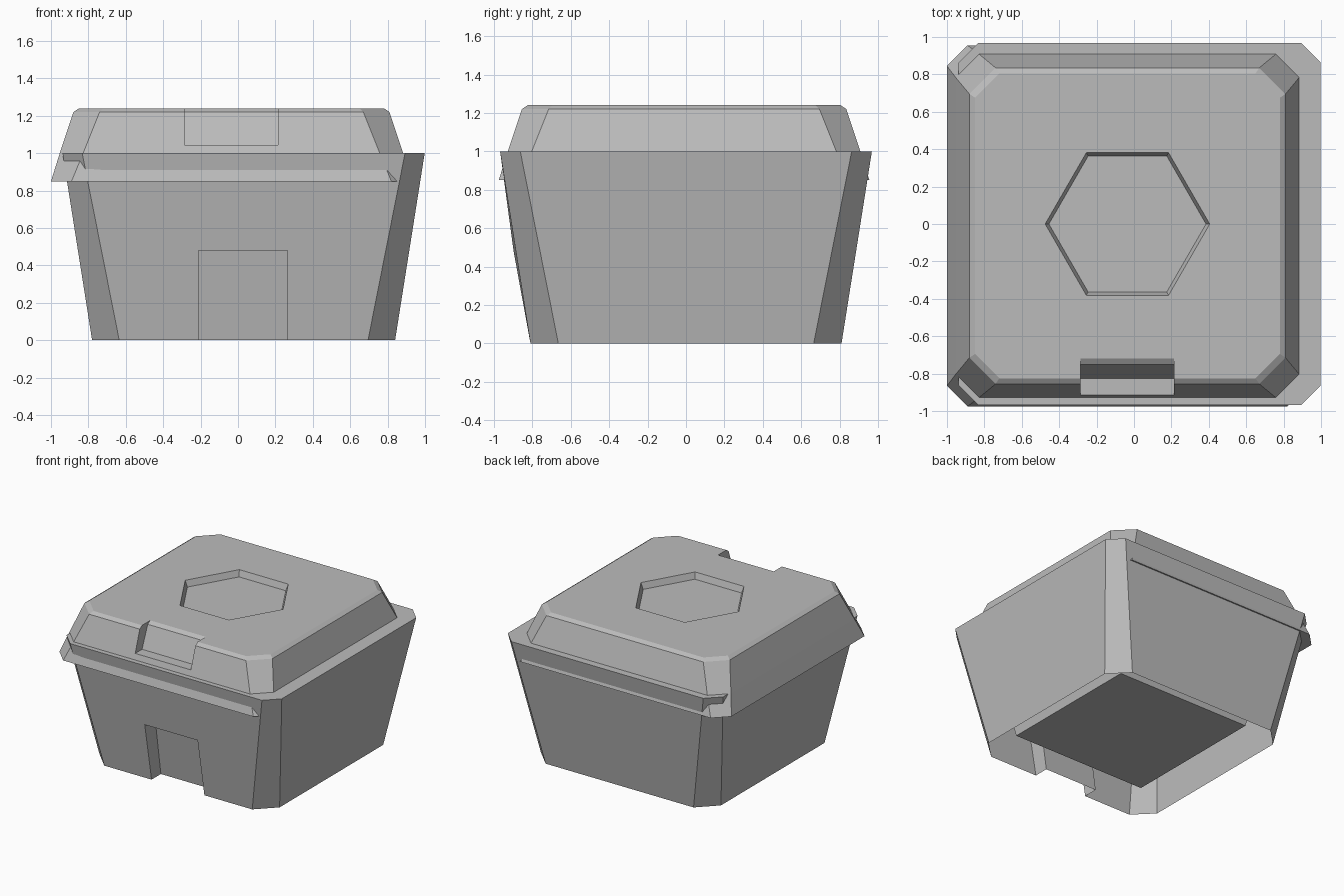
import bpy, bmesh, math

if "Cube" in bpy.data.objects:
    bpy.data.objects.remove(bpy.data.objects["Cube"])

grey = bpy.data.materials.new("plain grey")
grey.diffuse_color = (0.5, 0.5, 0.5, 1)
grey.use_nodes = True
grey.node_tree.nodes["Principled BSDF"].inputs["Base Color"].default_value = grey.diffuse_color


def octagon(cx, cy, h, c, z):
    """Square ring of half width h with corners cut by c."""
    k = h - c
    pts = [(h, -k), (h, k), (k, h), (-k, h), (-h, k), (-h, -k), (-k, -h), (k, -h)]
    return [(cx + x, cy + y, z) for x, y in pts]


def loft(name, rings, cap_start=True, cap_end=True):
    """Skin a stack of equal rings."""
    bm = bmesh.new()
    vs = [[bm.verts.new(p) for p in r] for r in rings]
    n = len(vs[0])
    for a, b in zip(vs, vs[1:]):
        for i in range(n):
            j = (i + 1) % n
            bm.faces.new((a[i], a[j], b[j], b[i]))
    if cap_start:
        bm.faces.new(vs[0][::-1])
    if cap_end:
        bm.faces.new(vs[-1])
    bmesh.ops.recalc_face_normals(bm, faces=bm.faces)
    me = bpy.data.meshes.new(name)
    bm.to_mesh(me)
    bm.free()
    me.materials.append(grey)
    ob = bpy.data.objects.new(name, me)
    bpy.context.collection.objects.link(ob)
    return ob


def cut(ob, cutter):
    """Subtract the cutter and discard it."""
    m = ob.modifiers.new("cut", 'BOOLEAN')
    m.operation = 'DIFFERENCE'
    m.solver = 'EXACT'
    m.object = cutter
    bpy.context.view_layer.objects.active = ob
    bpy.ops.object.modifier_apply(modifier=m.name)
    bpy.data.objects.remove(cutter)


def x_prism(name, x0, x1, profile):
    return loft(name, [[(x, y, z) for y, z in profile] for x in (x0, x1)])


# Tapered box body with a doorway in the front
body = loft("box_body", [octagon(.03, 0, .81, .145, 0), octagon(.03, 0, .968, .105, 1)])
cut(body, x_prism("door_cutter", -.21, .265,
                  [(-1.1, -.1), (-.675, -.1), (-.765, .48), (-1.1, .48)]))

# Open the underside and push the top of the doorway slightly forward
bm = bmesh.new()
bm.from_mesh(body.data)
under = [f for f in bm.faces if f.normal.z < -.9 and f.calc_center_median().z < .01]
bmesh.ops.delete(bm, geom=under, context='FACES')
for v in bm.verts:
    if abs(v.co.z - .48) < .01 and v.co.y < -.85:
        v.co.y -= .012
bm.to_mesh(body.data)
bm.free()

# Inner container whose floor shows from underneath
def square(h, z):
    return [(.03 + x * h, y * h, z) for x, y in ((1, -1), (1, 1), (-1, 1), (-1, -1))]


loft("inner_container", [square(.6, .11), square(.76, .95)], cap_end=False)

# Lid cap, set off to one side, with a bevelled top
LX, LY = -.035, -.01
lid = loft("lid", [octagon(LX, LY, .965, .11, .85), octagon(LX, LY, .918, .125, 1),
                   octagon(LX, LY, .845, .14, 1.22), octagon(LX, LY, .815, .13, 1.24)])

# Latch notch in the lid front
cut(lid, x_prism("latch_cutter", LX - .25, LX + .25,
                 [(-.69, 1.26), (-.72, 1.24), (-.752, 1.22), (-.825, 1.045),
                  (-1.1, 1.045), (-1.1, 1.26)]))

# Hexagonal recess in the lid top
def hexagon(r, z):
    return [(LX + r * math.cos(i * math.pi / 3), r * math.sin(i * math.pi / 3), z)
            for i in range(6)]


cut(lid, loft("hex_cutter", [hexagon(.42, 1.19), hexagon(.44, 1.24), hexagon(.444, 1.25)]))
